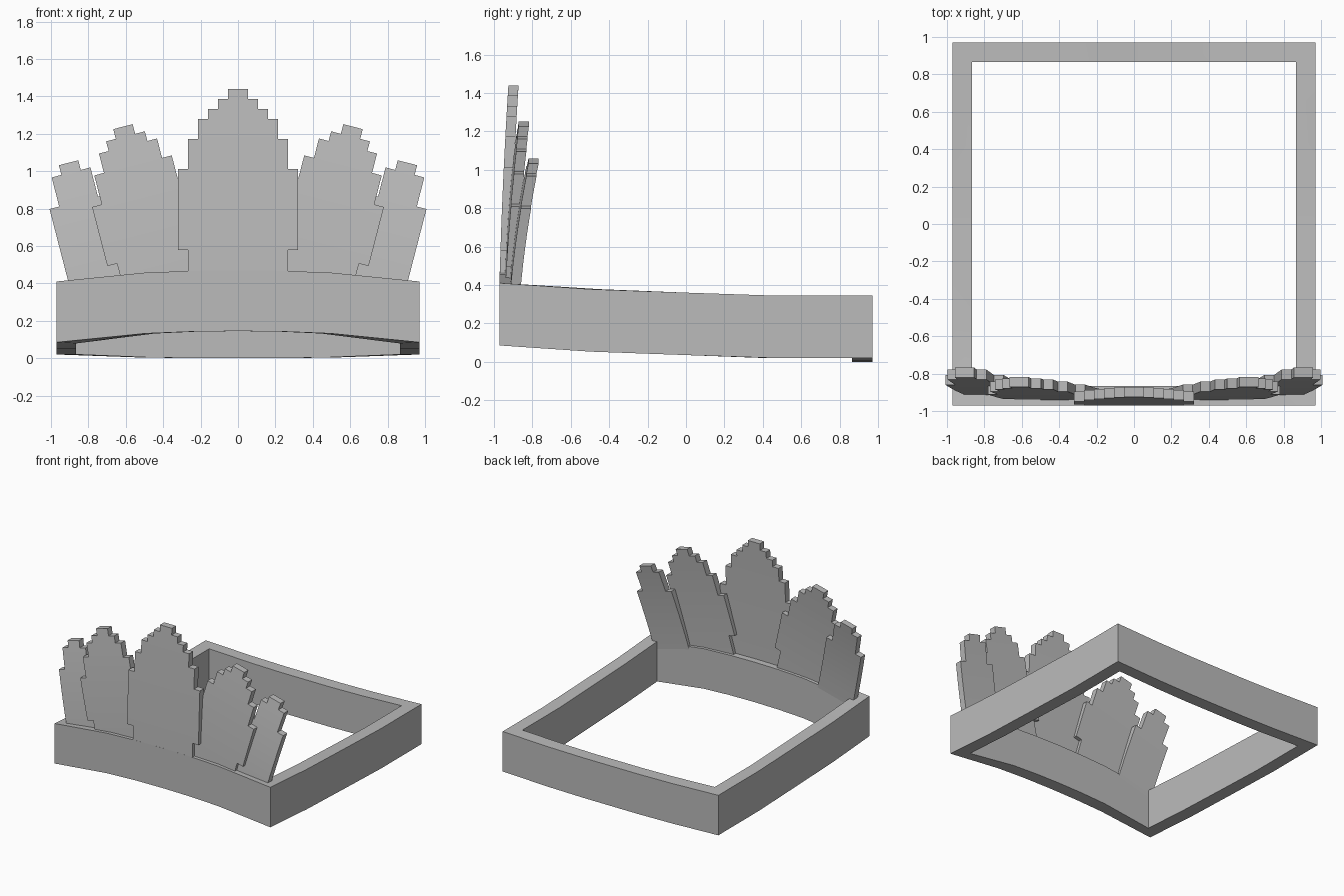
import bpy, bmesh
from math import radians, sin, cos

cube = bpy.data.objects.get("Cube")
if cube:
    bpy.data.objects.remove(cube)

grey = bpy.data.materials.new("plain grey")
grey.use_nodes = True
colour = (0.5, 0.5, 0.5, 1)
grey.diffuse_color = colour
grey.node_tree.nodes["Principled BSDF"].inputs["Base Color"].default_value = colour


def finish(bm, name):
    bmesh.ops.recalc_face_normals(bm, faces=bm.faces)
    mesh = bpy.data.meshes.new(name)
    bm.to_mesh(mesh)
    bm.free()
    mesh.materials.append(grey)
    obj = bpy.data.objects.new(name, mesh)
    bpy.context.collection.objects.link(obj)
    bpy.ops.object.select_all(action='DESELECT')
    obj.select_set(True)
    bpy.context.view_layer.objects.active = obj
    bpy.ops.object.shade_smooth_by_angle(angle=radians(20))
    return obj


# Square band: half of the path, front centre to back centre (x, y, underside z)
OUT, INNER, BAND = 0.97, 0.865, 0.325
half = [(0, -OUT, .145), (.25, -OUT, .142), (.5, -OUT, .132), (OUT, -OUT, .085),
        (OUT, -.5, .053), (OUT, 0, .035), (OUT, .45, .02), (OUT, OUT, .02),
        (.55, OUT, .005), (.25, OUT, 0), (0, OUT, 0)]
path = half + [(-x, y, z) for x, y, z in half[-2:0:-1]]

bm = bmesh.new()
rings = []
for x, y, z in path:
    k = INNER / OUT
    zi = z - .006 if (abs(x) == OUT and y == -OUT) else z
    corners = [(x, y, z), (x, y, z + BAND), (x * k, y * k, zi + BAND), (x * k, y * k, zi)]
    rings.append([bm.verts.new(c) for c in corners])
for i, a in enumerate(rings):
    b = rings[(i + 1) % len(rings)]
    for j in range(4):
        n = (j + 1) % 4
        bm.faces.new((a[j], b[j], b[n], a[n]))
finish(bm, "square_band")

# Stepped, leaning plates
STEP = 0.0535
THICK = 0.053


def plate(name, steps, length, top, lean, front, curve, side=1):
    """steps: heights of each tier from the top, in step units; a negative tier narrows."""
    outline, h, width = [], length, 0.5
    for s in steps:
        nxt = max(h - abs(s) * STEP, 0)
        if s < 0:
            width -= 2
        outline += [(width * STEP * 2 / 2, h), (width * STEP, nxt)]
        h, width = nxt, width + 1
    outline = [(w + STEP * .5, t) for w, t in outline]
    bm = bmesh.new()
    loop = outline + [(-w, t) for w, t in reversed(outline)]
    face = bm.faces.new([bm.verts.new((x, 0, t)) for x, t in loop])
    # bands that let the plate bend
    for i in range(1, 8):
        bmesh.ops.bisect_plane(bm, geom=bm.verts[:] + bm.edges[:] + bm.faces[:],
                               plane_co=(0, 0, length * i / 8), plane_no=(0, 0, 1))
    ext = bmesh.ops.extrude_face_region(bm, geom=bm.faces[:])
    for v in ext["geom"]:
        if isinstance(v, bmesh.types.BMVert):
            v.co.y += THICK
    # bend backwards, then lean outwards about the top centre
    a, b = curve
    s, c = sin(radians(lean)), cos(radians(lean))
    for v in bm.verts:
        x, y, t = v.co
        d = t - length
        v.co = (side * (top[0] + x * c + d * s), front + y + a * t + b * t * t,
                top[1] - x * s + d * c)
    finish(bm, name)


plate("centre_plate", (1, 1, 1, 2, 3, 8.1, -9), .985, (0, 1.44), 0, -.97, (.028, .018))
for side, label in ((1, "left"), (-1, "right")):
    plate(label + "_middle_plate", (1, 1, 2, 3, 6.1, -9), .86, (.615, 1.238), 14.5,
          -.943, (.04, .05), side)
    plate(label + "_outer_plate", (1, 3, 20), .69, (.906, 1.045), 14.5,
          -.918, (.079, .09), side)
